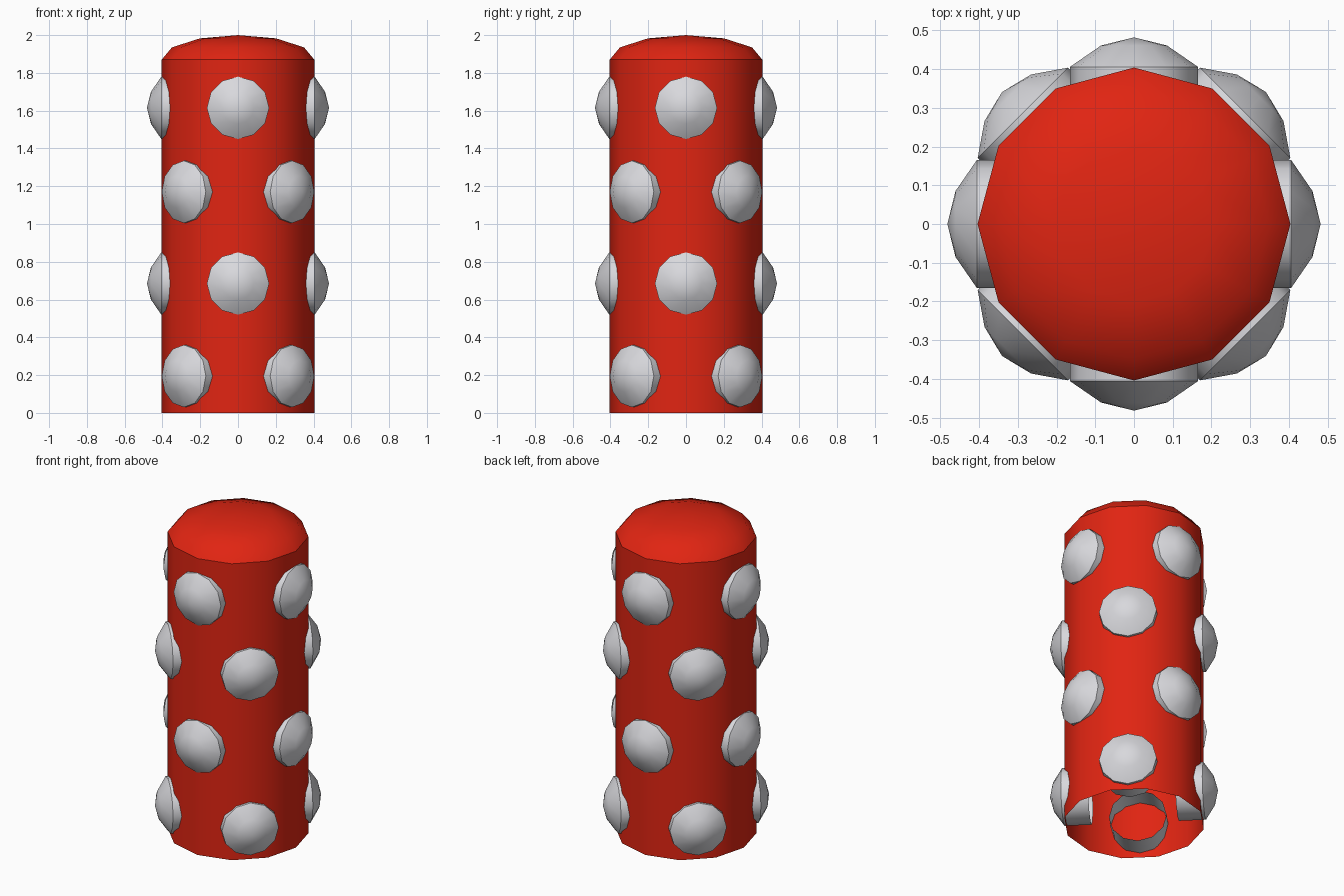
import bpy, math
from mathutils import Matrix

if "Cube" in bpy.data.objects:
    bpy.data.objects.remove(bpy.data.objects["Cube"])

SEG = 12


def material(name, rgb):
    m = bpy.data.materials.new(name)
    m.diffuse_color = (*rgb, 1)
    m.use_nodes = True
    m.node_tree.nodes["Principled BSDF"].inputs["Base Color"].default_value = m.diffuse_color
    return m


RED = material("bright red", (0.75, 0.018, 0.006))
GREY = material("light grey", (0.69, 0.69, 0.72))


def lathe(name, rings, tip, mat, matrix=Matrix()):
    """Open-bottomed 12-sided turned shape: rings of (radius, height), then a tip."""
    verts, faces = [], []
    for r, z in rings:
        for i in range(SEG):
            a = 2 * math.pi * i / SEG
            verts.append((r * math.cos(a), r * math.sin(a), z))
    verts.append((0, 0, tip))
    for k in range(len(rings) - 1):
        for i in range(SEG):
            j = (i + 1) % SEG
            a, b = k * SEG, (k + 1) * SEG
            faces.append((a + i, a + j, b + j, b + i))
    last = (len(rings) - 1) * SEG
    for i in range(SEG):
        faces.append((last + i, last + (i + 1) % SEG, len(verts) - 1))
    me = bpy.data.meshes.new(name)
    me.from_pydata(verts, [], faces)
    me.transform(matrix)
    me.materials.append(mat)
    ob = bpy.data.objects.new(name, me)
    bpy.context.collection.objects.link(ob)
    bpy.ops.object.select_all(action='DESELECT')
    ob.select_set(True)
    bpy.context.view_layer.objects.active = ob
    bpy.ops.object.shade_smooth_by_angle(angle=math.radians(35))
    return ob


# Hollow post with a flattened dome on top
R, SHOULDER, DOME = 0.404, 1.87, 0.13
post = [(R, 0)] + [(R * math.cos(math.radians(a)), SHOULDER + DOME * math.sin(math.radians(a)))
                   for a in (0, 30, 60)]
lathe("post", post, SHOULDER + DOME, RED)

# Domed studs: open tubes pushed through the wall, four per row, rows staggered
stud = [(0.165, 0.25), (0.165, 0.406), (0.085, 0.461)]
for row, z in enumerate((0.195, 0.685, 1.17, 1.615)):
    for i in range(4):
        angle = math.radians(90 * i + (45 if row % 2 == 0 else 0))
        m = (Matrix.Translation((0, 0, z)) @ Matrix.Rotation(angle, 4, 'Z')
             @ Matrix.Rotation(math.pi / 2, 4, 'Y'))
        lathe(f"stud_{row + 1}_{i + 1}", stud, 0.482, GREY, m)
